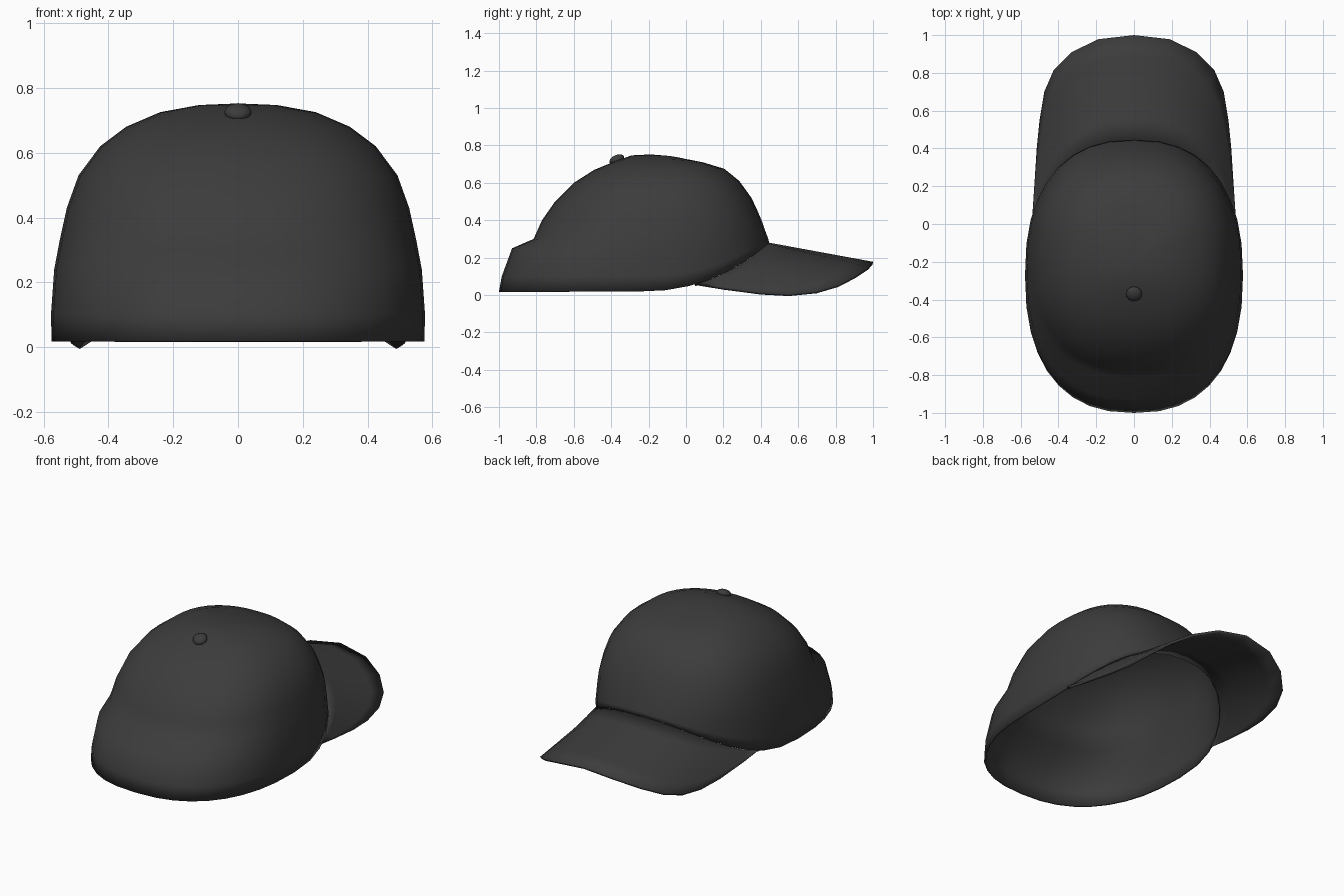
import bpy, bmesh, math
from mathutils import Matrix

if "Cube" in bpy.data.objects:
    bpy.data.objects.remove(bpy.data.objects["Cube"])

fabric = bpy.data.materials.new("dark_fabric")
fabric.diffuse_color = (0.045, 0.045, 0.045, 1)
fabric.use_nodes = True
fabric.node_tree.nodes["Principled BSDF"].inputs["Base Color"].default_value = fabric.diffuse_color


def ring_point(ring, phi):
    """Point on a rounded crown ring; phi = 90 degrees is the brim side."""
    yb, zb, yf, zf, w, zs = ring
    power = 2 / 2.4
    c, s = math.cos(phi), math.sin(phi)
    x = w * math.copysign(abs(c) ** power, c)
    t = math.copysign(abs(s) ** power, s)
    y = (yb + yf) / 2 + t * (yf - yb) / 2
    z = zs + ((zf - zs) * t ** 2.4 if t > 0 else (zb - zs) * t * t)
    return (x, y, z)


def skin(name, rows, closed, cap=None, thickness=0.012):
    """Skin rows of points into a thin smooth shell."""
    bm = bmesh.new()
    vs = [[bm.verts.new(p) for p in row] for row in rows]
    n = len(rows[0])
    count = n if closed else n - 1
    for a, b in zip(vs, vs[1:]):
        for j in range(count):
            k = (j + 1) % n
            bm.faces.new((a[j], a[k], b[k], b[j]))
    if cap:
        top = bm.verts.new(cap)
        for j in range(n):
            bm.faces.new((vs[-1][j], vs[-1][(j + 1) % n], top))
    bmesh.ops.remove_doubles(bm, verts=bm.verts, dist=0.0005)
    return finish(name, bm, thickness)


def finish(name, bm, thickness=0):
    mesh = bpy.data.meshes.new(name)
    bm.to_mesh(mesh)
    bm.free()
    obj = bpy.data.objects.new(name, mesh)
    bpy.context.collection.objects.link(obj)
    mesh.materials.append(fabric)
    for p in mesh.polygons:
        p.use_smooth = True
    if thickness:
        mod = obj.modifiers.new("thickness", 'SOLIDIFY')
        mod.thickness = thickness
        mod.offset = -1
    return obj


# Crown: back y, back z, front y, front z, half width, side z
rings = [
    (-1.00, .018, .445, .280, .575, .018),
    (-.985, .10, .440, .300, .577, .10),
    (-.930, .25, .425, .340, .567, .24),
    (-.815, .30, .410, .385, .550, .33),
    (-.770, .40, .385, .445, .528, .43),
    (-.700, .50, .350, .520, .492, .53),
    (-.600, .60, .285, .610, .425, .62),
    (-.490, .67, .205, .675, .345, .68),
    (-.380, .715, .090, .710, .240, .725),
    (-.290, .747, -.03, .733, .120, .747),
]
SEG = 36
skin("crown", [[ring_point(r, 2 * math.pi * j / SEG) for j in range(SEG)]
               for r in rings], True, cap=(0, -.19, .752))

# Brim: right half of the outer edge, mirrored, lofted from the crown's rim
half = [(.538, .05, .065), (.528, .20, .038), (.515, .40, .012), (.50, .55, .004),
        (.475, .70, .020), (.425, .815, .055), (.33, .91, .105), (.19, .978, .152),
        (0, 1.0, .178)]
edge = half + [(-x, y, z) for x, y, z in half[-2::-1]]
start = math.radians(22.7)
last = len(edge) - 1
inner = [ring_point(rings[0], start + (math.pi - 2 * start) * j / last)
         for j in range(last + 1)]
STEPS = 5
rows = []
for r in range(STEPS + 1):
    t = r / STEPS
    rows.append([tuple(o + (i - o) * t for o, i in zip(po, pi))
                 for po, pi in zip(edge, inner)])
skin("brim", rows, False, thickness=0.015)

# Button on the crown
bm = bmesh.new()
place = (Matrix.Translation((0, -.37, .725)) @ Matrix.Rotation(math.radians(24), 4, 'X')
         @ Matrix.Diagonal((.042, .042, .024, 1)))
bmesh.ops.create_uvsphere(bm, u_segments=16, v_segments=8, radius=1, matrix=place)
finish("top_button", bm)
